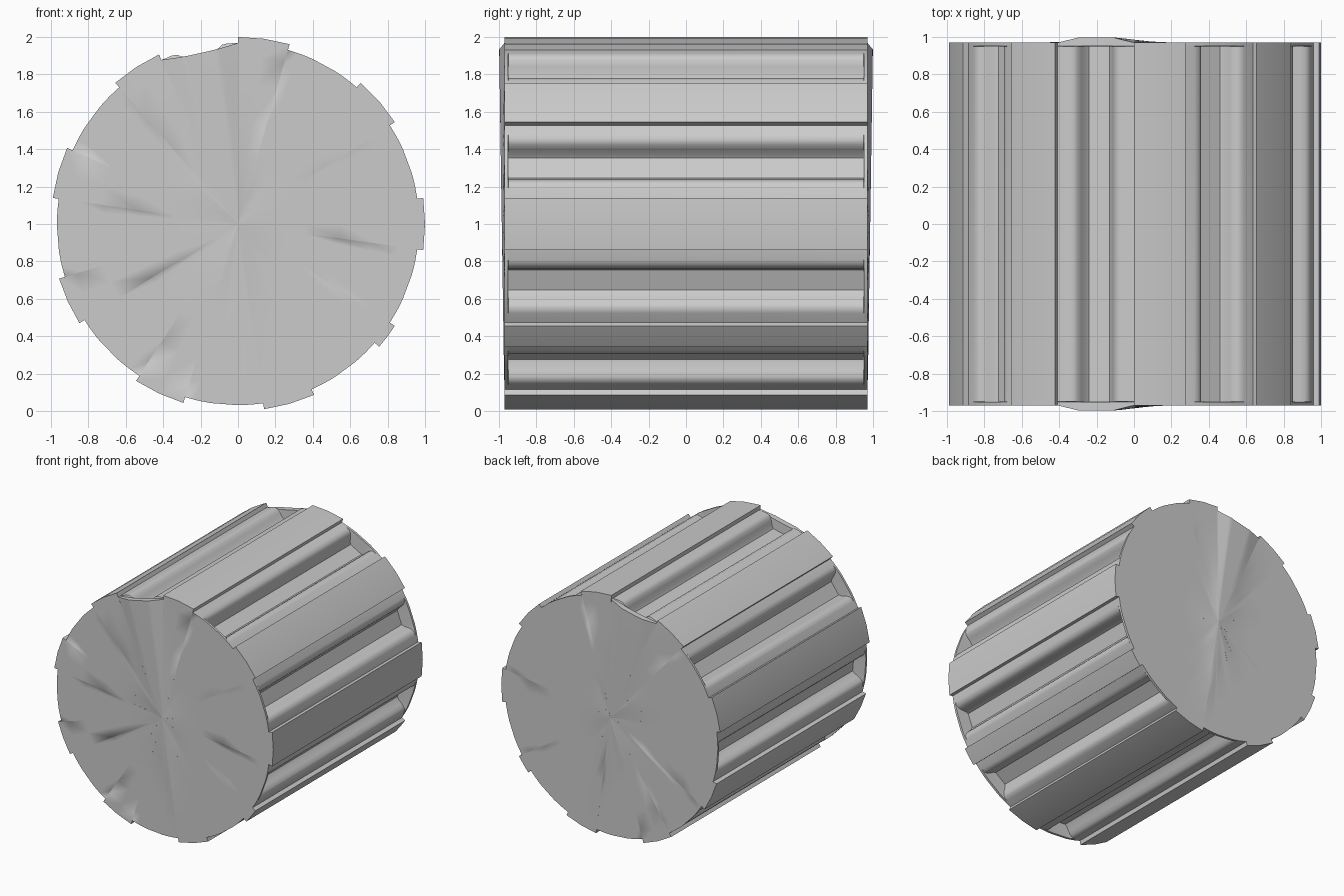
import bpy, bmesh, math

if "Cube" in bpy.data.objects:
    bpy.data.objects.remove(bpy.data.objects["Cube"])

R_OUT, R_IN, HALF, WALL = 1.0, 0.968, 0.97, 0.948
# Start and end angle of each raised rib, clockwise from the top
RIBS = [(90, 74), (49, 33), (8, -8), (-33, -41), (-66, -82),
        (-107, -123), (-148, -163), (-188, -204), (-229, -245)]
# Half of the groove section: angle from groove centre, radius
GROOVE = [(9, 0.967), (7.3, 0.962), (6.2, 0.945), (5.4, 0.915), (4.7, 0.88), (3.8, 0.86)]
FAN_X, FAN_Z = 0.15, 0.04


def outline(grooved):
    """Points (angle, radius) round the drum, with or without grooves."""
    pts = []
    for i, (a, b) in enumerate(RIBS):
        pts += [(a, R_IN), (a, R_OUT), ((a + b) / 2, R_OUT), (b, R_OUT), (b, R_IN)]
        nxt = RIBS[i + 1][0] if i + 1 < len(RIBS) else RIBS[0][0] - 360
        mid = (b + nxt) / 2
        section = [(mid + d, r) for d, r in GROOVE] + [(mid - d, r) for d, r in reversed(GROOVE)]
        for ang, r in section:
            if not grooved:
                r = R_IN
                if i == len(RIBS) - 1:      # dipped rim beside the top groove
                    r -= 0.033 * (1 - (abs(ang - mid) / 12.5) ** 2)
            pts.append((ang, r))
    return [(r * math.cos(math.radians(a)), 1 + r * math.sin(math.radians(a))) for a, r in pts]


def bulge(x, z):
    """End face swells towards the top groove and fades to the bottom."""
    h = z - FAN_Z
    if h < 0.05:
        return 0.0
    hit = FAN_X + (x - FAN_X) * (1.92 - FAN_Z) / h
    ramp = min((hit + 0.42) / 0.12, -hit / 0.11, 1)
    return 0.028 * max(0, ramp) * min(1, h / (1.9 - FAN_Z))


rim, body = outline(False), outline(True)
n = len(rim)
bm = bmesh.new()


def ring(pts, y, scale=1.0, swell=0):
    out = []
    for x, z in pts:
        x, z = x * scale, 1 + (z - 1) * scale
        out.append(bm.verts.new((x, y + swell * bulge(x, z), z)))
    return out


def bridge(a, b):
    for i in range(n):
        j = (i + 1) % n
        bm.faces.new((a[i], a[j], b[j], b[i]))


# Drum side: rim, end wall, grooved length, end wall, rim
SCALES = (0.15, 0.35, 0.55, 0.75, 0.9, 1.0)
front = [ring(rim, -HALF, s, -1) for s in SCALES]
back = [ring(rim, HALF, s, 1) for s in reversed(SCALES)]
middle = [ring(rim, -WALL - 0.003), ring(body, -WALL), ring(body, WALL), ring(rim, WALL + 0.003)]
loops = front + middle + back
for a, b in zip(loops, loops[1:]):
    bridge(a, b)

# Close the middle of both end faces
for loop, s in ((loops[0], -1), (loops[-1], 1)):
    c = bm.verts.new((0, s * (HALF + bulge(0, 1)), 1))
    for i in range(n):
        bm.faces.new((loop[i], loop[(i + 1) % n], c))

bmesh.ops.recalc_face_normals(bm, faces=bm.faces[:])
mesh = bpy.data.meshes.new("grooved_drum")
bm.to_mesh(mesh)
bm.free()
drum = bpy.data.objects.new("grooved_drum", mesh)
bpy.context.collection.objects.link(drum)

grey = bpy.data.materials.new("plain_grey")
grey.diffuse_color = (0.6, 0.6, 0.6, 1)
grey.use_nodes = True
grey.node_tree.nodes["Principled BSDF"].inputs["Base Color"].default_value = grey.diffuse_color
mesh.materials.append(grey)

bpy.context.view_layer.objects.active = drum
drum.select_set(True)
bpy.ops.object.shade_smooth_by_angle(angle=math.radians(35))
